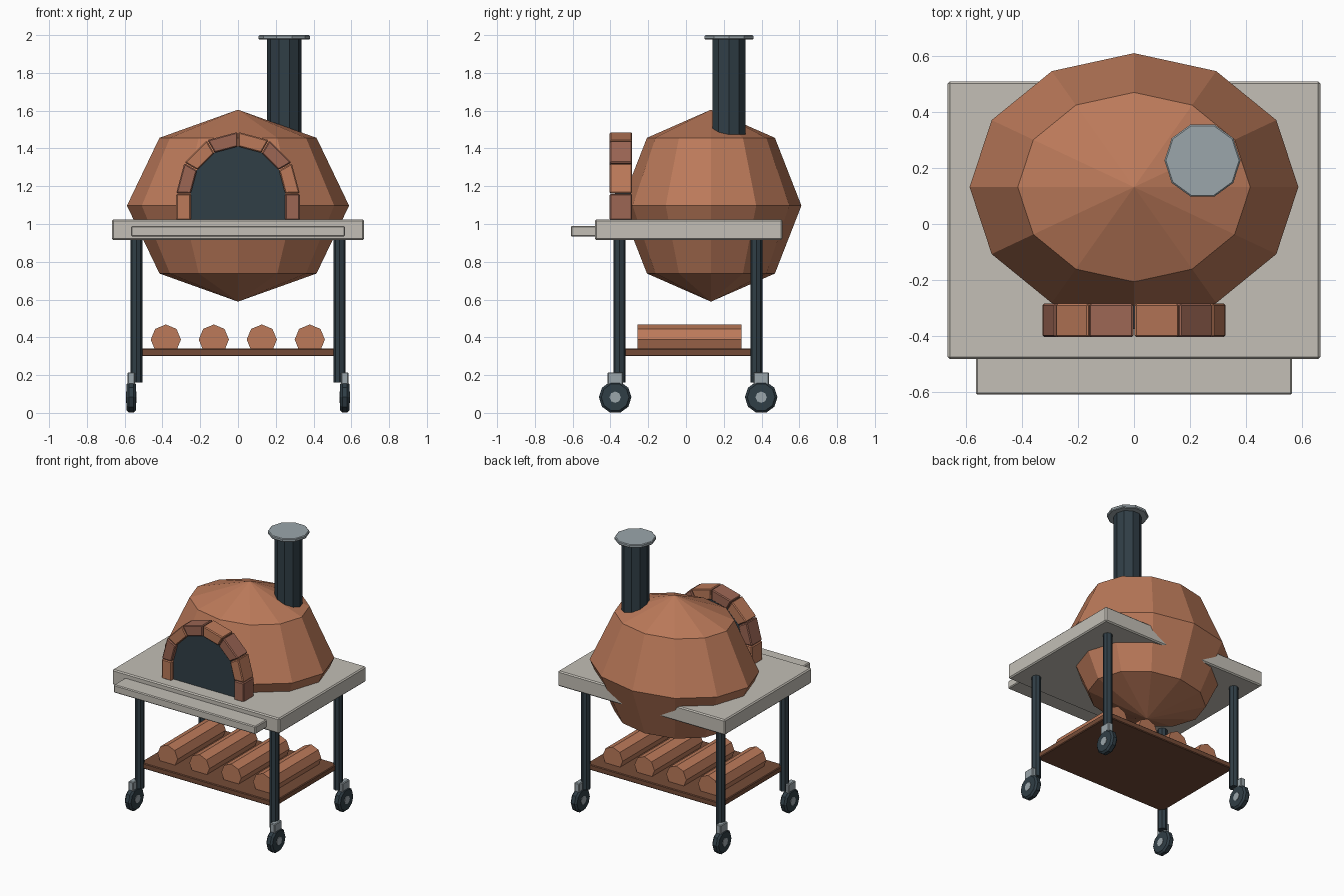
import bpy, bmesh
from math import sin, cos, pi, radians

cube = bpy.data.objects.get("Cube")
if cube:
    bpy.data.objects.remove(cube, do_unlink=True)


def material(name, rgb):
    """Flat material from an sRGB 0-255 colour."""
    lin = [((c / 255 + 0.055) / 1.055) ** 2.4 for c in rgb] + [1]
    m = bpy.data.materials.new(name)
    m.use_nodes = True
    m.diffuse_color = lin
    bsdf = m.node_tree.nodes["Principled BSDF"]
    bsdf.inputs["Base Color"].default_value = lin
    bsdf.inputs["Roughness"].default_value = 0.8
    return m


clay = material("terracotta", (188, 122, 90))
brick = material("red_brick", (156, 102, 84))
stone = material("pale_stone", (195, 191, 182))
iron = material("dark_iron", (48, 62, 70))
steel = material("grey_steel", (155, 166, 171))
wood = material("brown_wood", (116, 75, 55))


def finish(ob, name, mat, bevel=0):
    ob.name = ob.data.name = name
    ob.data.materials.append(mat)
    if bevel:
        mod = ob.modifiers.new("soft_edge", "BEVEL")
        mod.width = bevel
        mod.segments = 1
        mod.limit_method = "ANGLE"
        mod.angle_limit = radians(50)
    return ob


def box(name, mat, low, high, bevel=0):
    """Box between two corners."""
    mid = [(a + b) / 2 for a, b in zip(low, high)]
    bpy.ops.mesh.primitive_cube_add(size=1, location=mid)
    ob = bpy.context.object
    for v in ob.data.vertices:
        v.co = [c * (b - a) for c, a, b in zip(v.co, low, high)]
    return finish(ob, name, mat, bevel)


def cylinder(name, mat, sides, radius, length, loc, rot=(0, 0, 0), bevel=0):
    bpy.ops.mesh.primitive_cylinder_add(vertices=sides, radius=radius, depth=length,
                                        location=loc, rotation=rot)
    return finish(bpy.context.object, name, mat, bevel)


def slab_from_outline(name, mat, outline, y0, y1, bevel=0):
    """Extrude an (x, z) outline from y0 back to y1."""
    bm = bmesh.new()
    face = bm.faces.new([bm.verts.new((x, y0, z)) for x, z in outline])
    ext = bmesh.ops.extrude_face_region(bm, geom=[face])
    for v in ext["geom"]:
        if isinstance(v, bmesh.types.BMVert):
            v.co.y = y1
    bmesh.ops.recalc_face_normals(bm, faces=bm.faces)
    mesh = bpy.data.meshes.new(name)
    bm.to_mesh(mesh)
    bm.free()
    ob = bpy.data.objects.new(name, mesh)
    bpy.context.collection.objects.link(ob)
    return finish(ob, name, mat, bevel)


# Faceted oven dome, a full squashed sphere passing through the table
bpy.ops.mesh.primitive_uv_sphere_add(segments=12, ring_count=4, radius=1,
                                     location=(0, 0.132, 1.097))
dome = finish(bpy.context.object, "oven_dome", clay)
dome.scale = (0.588, 0.479, 0.508)

# Table top and front ledge
box("table_top", stone, (-0.667, -0.483, 0.915), (0.667, 0.51, 1.025), 0.008)
box("front_ledge", stone, (-0.566, -0.61, 0.933), (0.566, -0.47, 0.99), 0.006)

# Arch of bricks around the door
SPRING, INNER, OUTER = 1.16, 0.25, 0.327
FRONT, BACK = -0.404, -0.285
for i in range(6):
    a, b = [pi - pi * (i + k) / 6 for k in (0.015, 0.985)]
    wedge = [(r * cos(t), SPRING + r * sin(t))
             for r, t in ((INNER, a), (OUTER, a), (OUTER, b), (INNER, b))]
    slab_from_outline(f"arch_brick_{i + 1}", clay if i % 2 else brick,
                      wedge, FRONT, BACK, 0.006)
box("arch_base_right", clay, (-OUTER, FRONT, 1.02), (-INNER, BACK, SPRING), 0.006)
box("arch_base_left", brick, (INNER, FRONT, 1.02), (OUTER, BACK, SPRING), 0.006)

# Dark door filling the arch
arc = [(0.252 * cos(pi * k / 12), SPRING + 0.252 * sin(pi * k / 12)) for k in range(13)]
slab_from_outline("oven_door", iron, [(0.252, 1.02)] + arc + [(-0.252, 1.02)],
                  FRONT + 0.028, BACK - 0.005)

# Chimney and cap
turn = (0, 0, pi / 2)
cylinder("chimney_pipe", iron, 10, 0.0915, 0.6, (0.245, 0.227, 1.68), turn)
cylinder("chimney_cap", steel, 10, 0.136, 0.024, (0.245, 0.227, 1.988), turn, 0.005)

# Legs with casters
for side, sx in (("right", -1), ("left", 1)):
    for end, y in (("front", -0.352), ("back", 0.373)):
        tag = f"{end}_{side}"
        wy = y - 0.023 if end == "front" else y + 0.025
        x = sx * 0.565
        cylinder(f"leg_{tag}", iron, 8, 0.032, 0.77, (sx * 0.538, y, 0.545))
        box(f"caster_bracket_{tag}", steel,
            (x - 0.02, wy - 0.041, 0.13), (x + 0.02, wy + 0.041, 0.215), 0.005)
        axle = (0, pi / 2, 0)
        cylinder(f"wheel_{tag}", iron, 10, 0.086, 0.05, (x, wy, 0.083), axle, 0.012)
        cylinder(f"wheel_hub_{tag}", steel, 8, 0.03, 0.056, (x, wy, 0.083), axle)

# Lower shelf with four logs
box("lower_shelf", wood, (-0.535, -0.352, 0.3), (0.535, 0.373, 0.34), 0.005)
for i in range(4):
    cylinder(f"log_{i + 1}", clay, 8, 0.08, 0.55,
             (-0.382 + 0.254 * i, 0.018, 0.388), (pi / 2, 0, 0))
